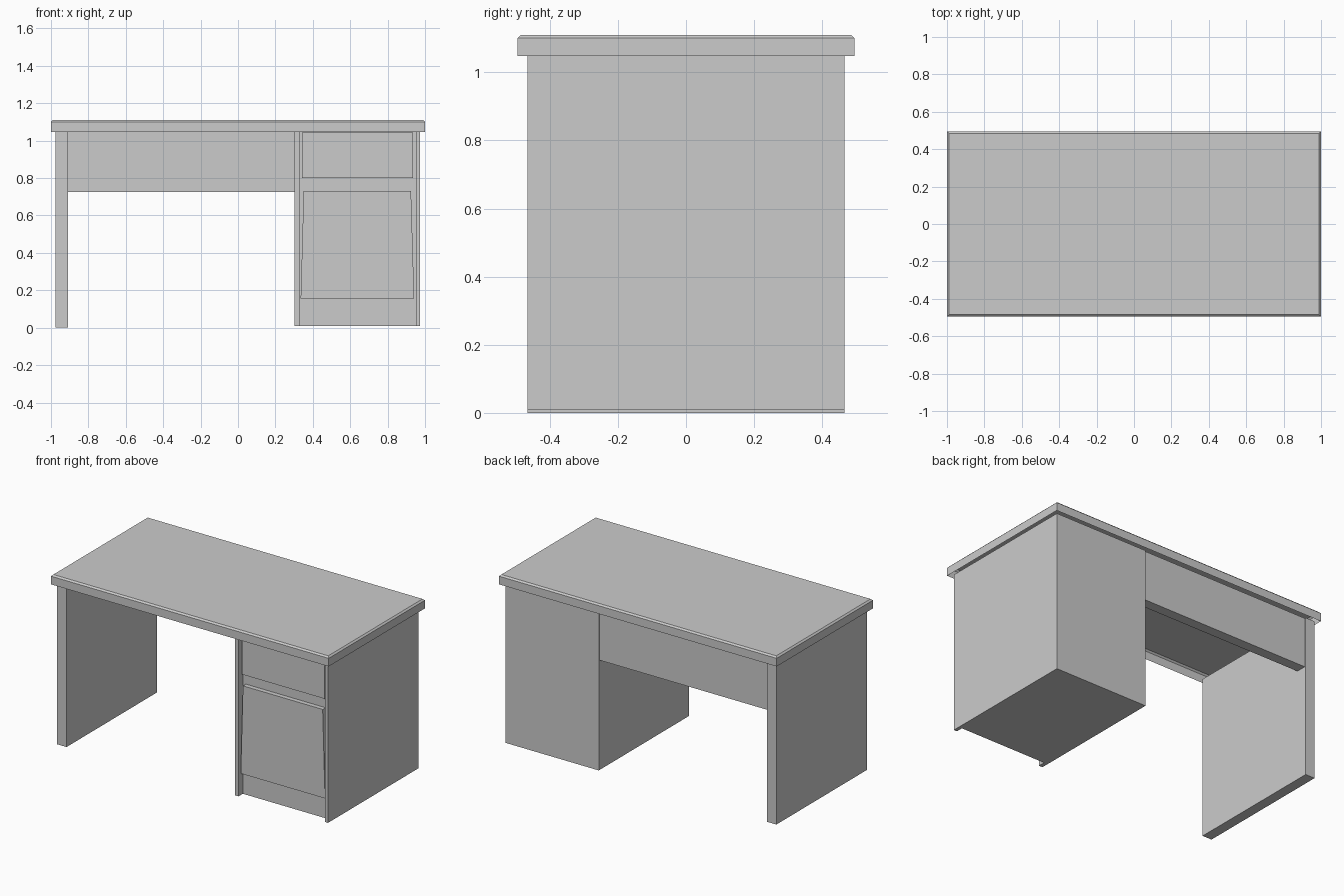
import bpy, bmesh

if "Cube" in bpy.data.objects:
    bpy.data.objects.remove(bpy.data.objects["Cube"])


def finish(name, bm):
    bmesh.ops.recalc_face_normals(bm, faces=bm.faces)
    mesh = bpy.data.meshes.new(name)
    bm.to_mesh(mesh)
    bm.free()
    obj = bpy.data.objects.new(name, mesh)
    bpy.context.collection.objects.link(obj)
    return obj


def prism(name, profile, y0, y1):
    """Extrude an x-z outline from y0 to y1."""
    bm = bmesh.new()
    face = bm.faces.new([bm.verts.new((x, y0, z)) for x, z in profile])
    ext = bmesh.ops.extrude_face_region(bm, geom=[face])
    verts = [g for g in ext["geom"] if isinstance(g, bmesh.types.BMVert)]
    bmesh.ops.translate(bm, verts=verts, vec=(0, y1 - y0, 0))
    return finish(name, bm)


def box(name, x0, x1, y0, y1, z0, z1):
    return prism(name, [(x0, z0), (x1, z0), (x1, z1), (x0, z1)], y0, y1)


# Desktop: shell with a chamfered top edge, open underneath
bm = bmesh.new()
rings = []
for inset, z in [(0, 1.047), (0, 1.1), (0.01, 1.11)]:
    hx, hy = 1 - inset, 0.495 - inset
    rings.append([bm.verts.new((sx * hx, sy * hy, z))
                  for sx, sy in [(-1, -1), (1, -1), (1, 1), (-1, 1)]])
for low, high in zip(rings, rings[1:]):
    for i in range(4):
        j = (i + 1) % 4
        bm.faces.new((low[i], low[j], high[j], high[i]))
bm.faces.new(rings[-1])
finish("desktop", bm)

# Left support and back panel
box("left_leg_panel", -0.977, -0.91, -0.465, 0.465, 0, 1.05)
box("back_panel", -0.91, 0.303, 0.39, 0.457, 0.725, 1.05)

# Cabinet body with side panels standing proud at the front
body = [(0.303, -0.465), (0.329, -0.465), (0.329, -0.42), (0.951, -0.42),
        (0.951, -0.465), (0.974, -0.465), (0.974, 0.465), (0.303, 0.465)]
bm = bmesh.new()
face = bm.faces.new([bm.verts.new((x, y, 0.01)) for x, y in body])
ext = bmesh.ops.extrude_face_region(bm, geom=[face])
bmesh.ops.translate(bm, vec=(0, 0, 1.04),
                    verts=[g for g in ext["geom"] if isinstance(g, bmesh.types.BMVert)])
finish("cabinet", bm)

# Drawer front and tapered door
box("drawer_front", 0.342, 0.936, -0.445, -0.42, 0.80, 1.043)
prism("cabinet_door", [(0.335, 0.155), (0.942, 0.155), (0.925, 0.73), (0.351, 0.73)],
      -0.45, -0.42)
